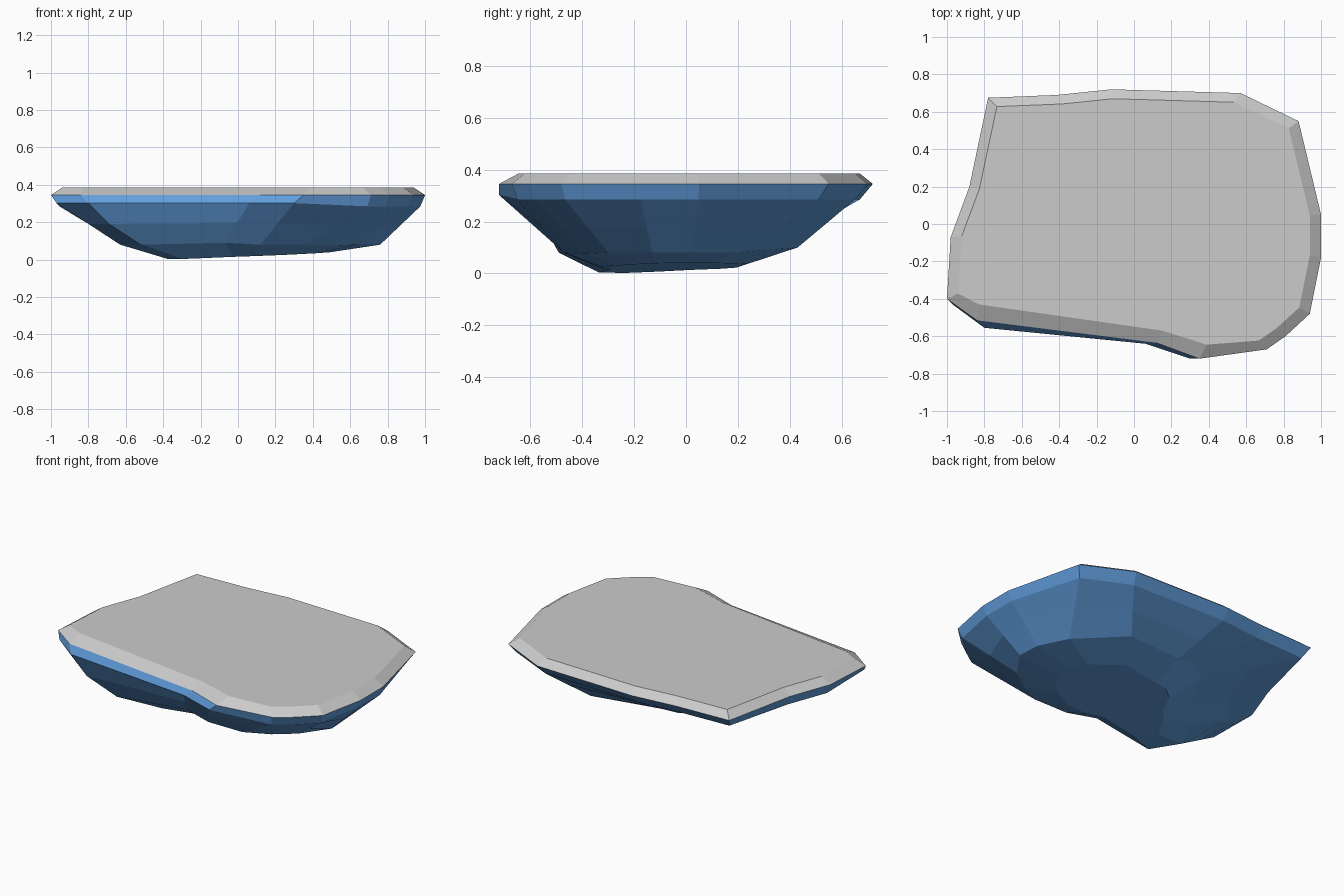
import bpy, bmesh
from mathutils import Vector

if "Cube" in bpy.data.objects:
    bpy.data.objects.remove(bpy.data.objects["Cube"])

# Rim outline, counter-clockwise from the front left corner
RIM = [(-1, -.40), (-.84, -.515), (.12, -.635), (.35, -.72), (.71, -.67), (.81, -.60),
       (.94, -.48), (1, -.18), (1, .05), (.88, .55), (.57, .70), (-.12, .72),
       (-.41, .69), (-.78, .675), (-.88, .20), (-.98, -.07)]
# Lower edge of the sloping rock sides, same column order
LOW = [(-.63, -.31, .08), (-.52, -.49, .08), (-.07, -.42, .09), (.12, -.47, .08),
       (.36, -.47, .08), (.51, -.39, .075), (.64, -.30, .08), (.76, -.13, .08),
       (.75, .02, .08), (.66, .20, .08), (.38, .43, .10), (-.02, .38, .12),
       (-.16, .36, .15), (-.29, .26, .14), (-.37, .08, .09), (-.53, -.12, .09)]
# Front left columns where the rock pokes out past the rim
FRONT_LIP = {0: (-.97, -.43), 1: (-.80, -.555), 2: (.06, -.64), 3: (.30, -.72)}
# Wider front bevel columns of the slab top
FRONT_TOP = {1: (-.83, -.43), 2: (.15, -.57), 3: (.39, -.645)}


def loft(name, rings, cap_first=False, cap_last=False):
    """Skin a stack of closed rings (top to bottom) with flat faces."""
    bm = bmesh.new()
    rows = [[bm.verts.new(p) for p in ring] for ring in rings]
    n = len(rows[0])
    for a, b in zip(rows, rows[1:]):
        for i in range(n):
            j = (i + 1) % n
            bm.faces.new((a[i], b[i], b[j], a[j]))
    if cap_first:
        bm.faces.new(rows[0])
    if cap_last:
        bm.faces.new(rows[-1][::-1])
    mesh = bpy.data.meshes.new(name)
    bm.to_mesh(mesh)
    bm.free()
    obj = bpy.data.objects.new(name, mesh)
    bpy.context.collection.objects.link(obj)
    return obj


# Ring stack
top, rim, lip = [], [], []
for i, (x, y) in enumerate(RIM):
    top.append(Vector((*FRONT_TOP.get(i, (x * .94, y * .93)), .385)))
    rim.append(Vector((x, y, .345)))
    back = (x * .96, y * .93) if y > .3 else (x * .975, y * .97)
    lip.append(Vector((*FRONT_LIP.get(i, back), .302 if i < 4 else .285)))
low = [Vector(p) for p in LOW]
mid = [a.lerp(b, .5) for a, b in zip(lip, low)]
mid[1] += Vector((-.03, -.03, 0))   # fuller front left flank
mid[15] += Vector((-.03, 0, 0))
base = []
for p in low:
    q = Vector((.05, -.08, 0)).lerp(p, .62)
    q.z = max(0, .04 * (q.x + .38) + .02 * (q.y + .33))
    base.append(q)

# Bevelled flat top slab
loft("top_slab", [top, rim], cap_first=True)

# Faceted rock underside
rock = loft("rock_underside", [rim, lip, mid, low, base], cap_last=True)
mat = bpy.data.materials.new("blue_rock")
mat.diffuse_color = (.12, .34, .72, 1)
mat.use_nodes = True
mat.node_tree.nodes["Principled BSDF"].inputs["Base Color"].default_value = mat.diffuse_color
rock.data.materials.append(mat)
